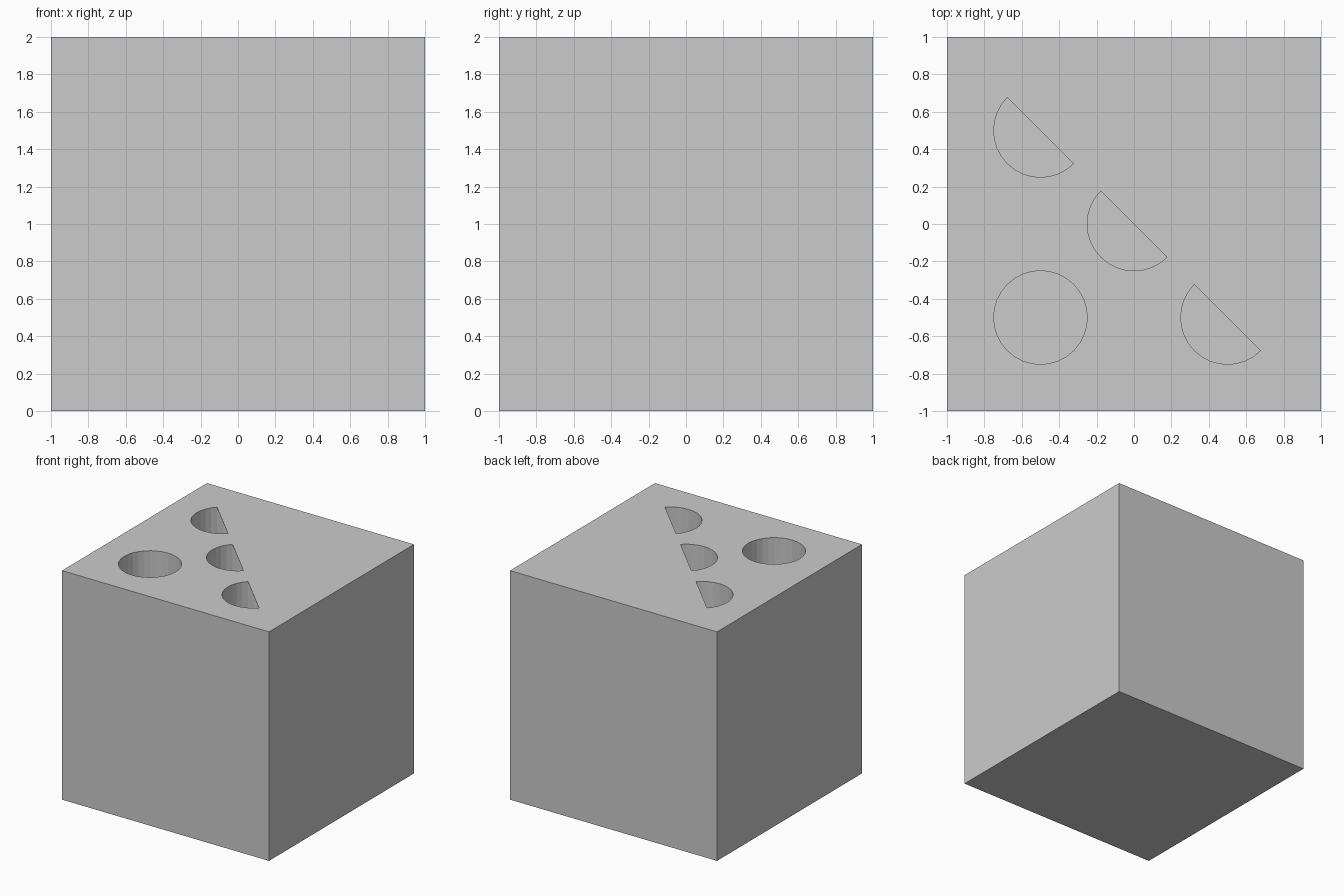
import bpy, bmesh, math

if "Cube" in bpy.data.objects:
    bpy.data.objects.remove(bpy.data.objects["Cube"])

R, DEPTH, SIDES = 0.25, 0.5, 32


def prism(name, pts, z0, z1):
    """Extrude a counter-clockwise plan outline from z0 to z1."""
    bm = bmesh.new()
    face = bm.faces.new([bm.verts.new((x, y, z0)) for x, y in pts])
    ext = bmesh.ops.extrude_face_region(bm, geom=[face])
    for v in ext["geom"]:
        if isinstance(v, bmesh.types.BMVert):
            v.co.z = z1
    bmesh.ops.recalc_face_normals(bm, faces=bm.faces)
    mesh = bpy.data.meshes.new(name)
    bm.to_mesh(mesh)
    bm.free()
    ob = bpy.data.objects.new(name, mesh)
    bpy.context.collection.objects.link(ob)
    return ob


def arc(cx, cy, start, count):
    return [(cx + R * math.cos(start + 2 * math.pi * i / SIDES),
             cy + R * math.sin(start + 2 * math.pi * i / SIDES)) for i in range(count)]


def cut(target, cutter):
    cutter.hide_render = True
    cutter.hide_set(True)
    m = target.modifiers.new(cutter.name, "BOOLEAN")
    m.operation, m.solver, m.object = "DIFFERENCE", "EXACT", cutter


# Solid block
block = prism("block", [(-1, -1), (1, -1), (1, 1), (-1, 1)], 0, 2)

# Fully open round pocket
cut(block, prism("round_pocket_cutter", arc(-0.5, -0.5, 0, SIDES), 2 - DEPTH, 2.1))

# Round pockets on the diagonal: half open, half under a thin cover
for i, (x, y) in enumerate([(-0.5, 0.5), (0, 0), (0.5, -0.5)]):
    cut(block, prism(f"covered_pocket_cutter_{i}", arc(x, y, 0, SIDES), 2 - DEPTH, 1.996))
    cut(block, prism(f"half_opening_cutter_{i}",
                     arc(x, y, 0.75 * math.pi, SIDES // 2 + 1), 1.9, 2.1))
